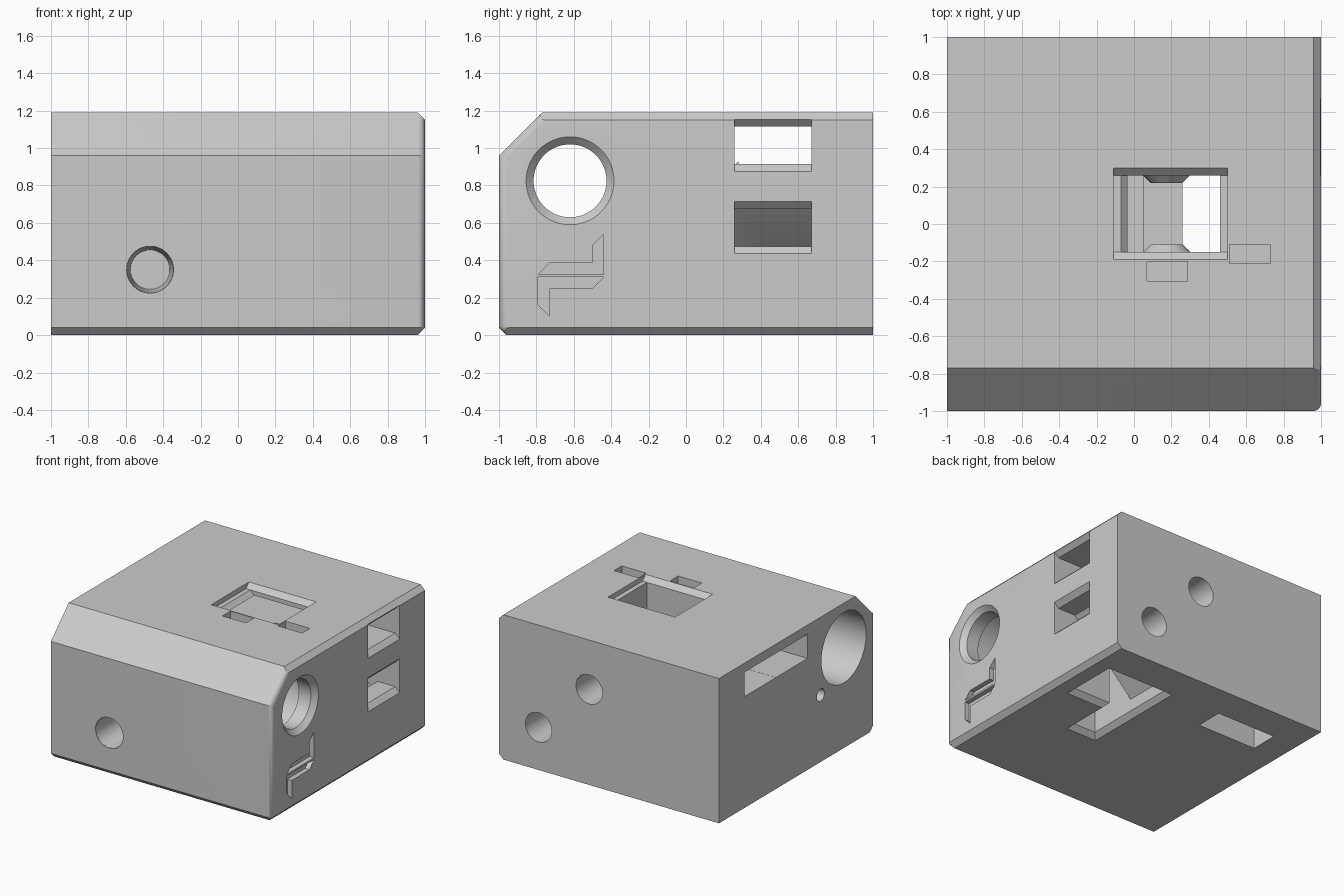
import bpy, bmesh, math
from mathutils import Vector, Matrix

old = bpy.data.objects.get("Cube")
if old:
    bpy.data.objects.remove(old, do_unlink=True)

grey = bpy.data.materials.new("plain_grey")
grey.use_nodes = True
colour = (0.6, 0.6, 0.6, 1)
grey.diffuse_color = colour
grey.node_tree.nodes["Principled BSDF"].inputs["Base Color"].default_value = colour

H = 1.19     # block height
C = 0.04     # chamfer size


def make(name, bm):
    bmesh.ops.recalc_face_normals(bm, faces=bm.faces)
    me = bpy.data.meshes.new(name)
    bm.to_mesh(me)
    bm.free()
    me.materials.append(grey)
    ob = bpy.data.objects.new(name, me)
    bpy.context.collection.objects.link(ob)
    return ob


def prism(points, axis, a, b):
    """Extrude a 2D outline along an axis; the outline uses the other two axes in order."""
    bm = bmesh.new()
    verts = []
    for u, v in points:
        co = [u, v]
        co.insert(axis, a)
        verts.append(bm.verts.new(co))
    face = bm.faces.new(verts)
    new = bmesh.ops.extrude_face_region(bm, geom=[face])["geom"]
    step = Vector([b - a if i == axis else 0 for i in range(3)])
    bmesh.ops.translate(bm, verts=[v for v in new if isinstance(v, bmesh.types.BMVert)], vec=step)
    return bm


def rect(u0, u1, v0, v1):
    return [(u0, v0), (u1, v0), (u1, v1), (u0, v1)]


def cone(axis, centre, r1, r2, a, b, sides=64):
    """Cylinder or cone along an axis, radius r1 at a and r2 at b."""
    bm = bmesh.new()
    pair = [[], []]
    for ring, r, pos in zip(pair, (r1, r2), (a, b)):
        for i in range(sides):
            t = math.tau * i / sides
            co = [centre[0] + r * math.cos(t), centre[1] + r * math.sin(t)]
            co.insert(axis, pos)
            ring.append(bm.verts.new(co))
        bm.faces.new(ring)
    for i in range(sides):
        j = (i + 1) % sides
        bm.faces.new((pair[0][i], pair[0][j], pair[1][j], pair[1][i]))
    return bm


def combine(bm, operation="DIFFERENCE"):
    """Cut a solid from the block, or join it on."""
    tool = make("tool", bm)
    tool.hide_render = True
    mod = body.modifiers.new("cut", "BOOLEAN")
    mod.operation = operation
    mod.solver = "EXACT"
    mod.object = tool
    bpy.context.view_layer.objects.active = body
    bpy.ops.object.modifier_apply(modifier=mod.name)
    bpy.data.objects.remove(tool, do_unlink=True)


# Block with sloped front top, rounded front corner and chamfered left edges
bm = prism([(-1, C), (-1 + C, 0), (1, 0), (1, H), (-0.77, H), (-1, 0.96)], 0, -1, 1)
front = [e for e in bm.edges if all(v.co.x > 0.99 and v.co.y < -0.7 for v in e.verts)]
bmesh.ops.bevel(bm, geom=front, offset=C, segments=4, profile=0.5, affect="EDGES")
for z, s in ((0, -1), (H, 1)):
    cut = bmesh.ops.bisect_plane(bm, geom=bm.verts[:] + bm.edges[:] + bm.faces[:],
                                 plane_co=(1 - C, 0, z), plane_no=(1, 0, s), clear_outer=True)
    rim = [e for e in cut["geom_cut"] if isinstance(e, bmesh.types.BMEdge)]
    bmesh.ops.holes_fill(bm, edges=rim)
body = make("track_block", bm)

# Large tunnel: narrow mouth with a countersink, wide bore from the other side
tunnel = (-0.62, 0.825)
combine(cone(0, tunnel, 0.195, 0.195, 0.5, 1.1))
combine(cone(0, tunnel, 0.195, 0.275, 1 - C, 1 + C))
combine(cone(0, tunnel, 0.29, 0.29, -1.1, 0.85))
combine(cone(0, (-0.32, 0.55), 0.05, 0.05, -1.1, -0.6, 24))

# Upper side passage, wide on the right half
Y0, Y1, Y2 = -0.15, 0.26, 0.67
combine(prism(rect(Y1, Y2, 0.915, 1.115), 0, -1.1, 1.1))
combine(prism(rect(Y0, Y2 - 0.005, 0.916, 1.114), 0, -1.1, 0.2))

# Lower side chute bending down to the underside
combine(prism([(1.1, 0.475), (1.1, 0.675), (0.8, 0.675), (0.26, 0.14), (0.26, -0.1),
               (0.8, -0.1), (0.8, 0.475)], 1, Y1, Y2))

# Slanted lips above and below both side mouths
for low, high in ((0.915, 1.115), (0.475, 0.675)):
    combine(prism([(1 - C, low), (1 + C, low - 2 * C), (1 + C, high + 2 * C), (1 - C, high)], 1, Y1, Y2))

# Top funnel, pocket and shaft to the underside
combine(prism(rect(0.05, 0.46, Y0, Y1), 2, 0.6, 1.3))
combine(prism(rect(0.26, 0.46, Y0, Y1 + 0.01), 2, -0.1, 0.7))
combine(prism([(-0.15, H + C), (0.05, 1.03), (0.46, 1.03), (0.46, H - C), (0.54, H + C)], 1, Y0, Y1))
combine(prism([(Y0, H - C), (Y0 - 2 * C, H + C), (Y1 + 2 * C, H + C), (Y1, H - C)], 0, -0.11, 0.5))


def flare(x0, x1, y0, y1):
    """Widening mouth on the underside."""
    bm = prism(rect(x0, x1, y0, y1), 2, -C, C)
    mid = Vector(((x0 + x1) / 2, (y0 + y1) / 2, 0))
    for v in bm.verts:
        if v.co.z < 0:
            v.co.x += math.copysign(2 * C, v.co.x - mid.x)
            v.co.y += math.copysign(2 * C, v.co.y - mid.y)
    return bm


combine(flare(0.26, 0.8, Y1, Y2))
combine(flare(0.26, 0.46, Y0, Y1 + 0.002))

# Pocket in the underside
combine(prism(rect(-0.77, -0.23, 0.49, 0.72), 2, -0.1, 0.45))

# Small recesses in the top
combine(prism(rect(0.07, 0.285, -0.305, -0.2), 2, H - 0.1, 1.3))
combine(prism(rect(0.51, 0.73, -0.21, -0.11), 2, H - 0.1, 1.3))

# Round holes in the front and back
combine(cone(1, (-0.47, 0.35), 0.125, 0.105, -1, -0.6))
combine(cone(1, (-0.47, 0.35), 0.125, 0.125, -1.1, -0.99))
combine(cone(1, (0.18, 0.785), 0.12, 0.12, 0.45, 1.1))
combine(cone(1, (0.64, 0.35), 0.12, 0.12, 0.5, 1.1))

# Angular grooves in the left side
combine(prism([(-0.79, 0.31), (-0.44, 0.31), (-0.5, 0.25), (-0.73, 0.25), (-0.73, 0.1), (-0.79, 0.16)],
              0, 1 - C, 1.1))
combine(prism([(-0.79, 0.325), (-0.44, 0.325), (-0.44, 0.54), (-0.5, 0.48), (-0.5, 0.385), (-0.73, 0.385)],
              0, 1 - C, 1.1))

# Conical pivots inside the shaft and chute
for centre, wall, way in (((0.175, 0.785), Y0, 1), ((0.175, 0.785), Y1, -1), ((0.64, 0.35), Y1, 1)):
    combine(cone(1, centre, 0.145, 0.085, wall - way * 0.02, wall + way * C), "UNION")

bpy.ops.object.select_all(action="DESELECT")
body.select_set(True)
bpy.context.view_layer.objects.active = body
bpy.ops.object.shade_smooth_by_angle(angle=math.radians(30))
